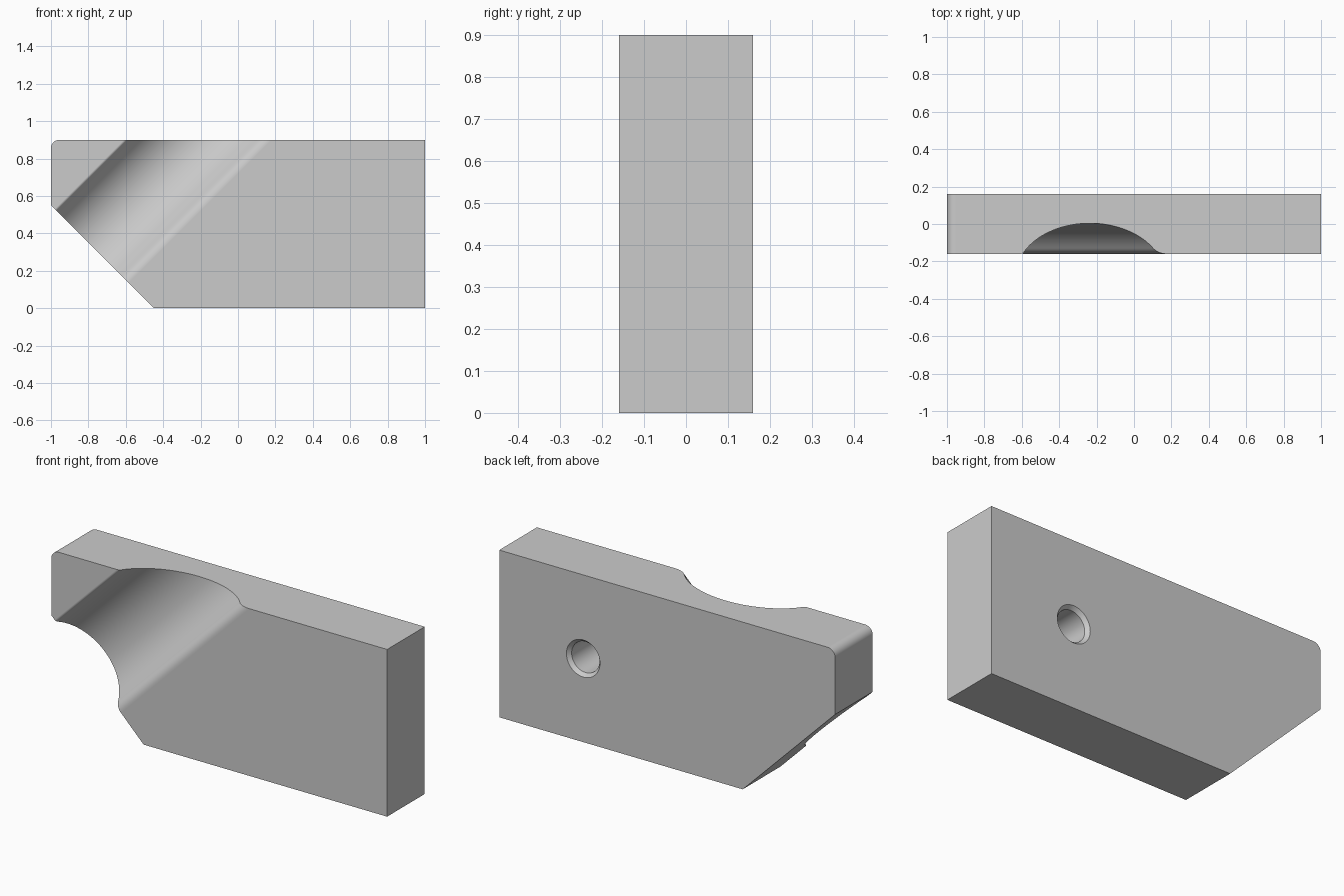
import bpy, bmesh, math
from mathutils import Vector

if "Cube" in bpy.data.objects:
    bpy.data.objects.remove(bpy.data.objects["Cube"], do_unlink=True)

FRONT, BACK, TOP = -0.16, 0.16, 0.9

grey = bpy.data.materials.new("plain grey")
grey.use_nodes = True
grey.diffuse_color = (0.6, 0.6, 0.6, 1)
grey.node_tree.nodes["Principled BSDF"].inputs["Base Color"].default_value = (0.6, 0.6, 0.6, 1)


def prism(name, points, sweep):
    """Solid made by sweeping a closed outline along a vector."""
    bm = bmesh.new()
    face = bm.faces.new([bm.verts.new(p) for p in points])
    swept = bmesh.ops.extrude_face_region(bm, geom=[face])["geom"]
    bmesh.ops.translate(bm, vec=sweep, verts=[g for g in swept if isinstance(g, bmesh.types.BMVert)])
    bmesh.ops.recalc_face_normals(bm, faces=bm.faces)
    mesh = bpy.data.meshes.new(name)
    bm.to_mesh(mesh)
    bm.free()
    mesh.materials.append(grey)
    obj = bpy.data.objects.new(name, mesh)
    bpy.context.collection.objects.link(obj)
    return obj


def arc(cx, cy, r, a0, a1, n):
    return [(cx + r * math.cos(a0 + (a1 - a0) * i / n),
             cy + r * math.sin(a0 + (a1 - a0) * i / n)) for i in range(n + 1)]


def cut(target, cutter):
    mod = target.modifiers.new("cut", "BOOLEAN")
    mod.operation, mod.solver, mod.object = "DIFFERENCE", "EXACT", cutter
    bpy.context.view_layer.objects.active = target
    bpy.ops.object.modifier_apply(modifier=mod.name)
    bpy.data.objects.remove(cutter, do_unlink=True)


# Plate with a chamfered lower corner and a rounded upper corner
round_r = 0.045
outline = [(-1, 0.55), (-0.45, 0), (1, 0), (1, TOP)]
outline += arc(-1 + round_r, TOP - round_r, round_r, math.pi / 2, math.pi, 10)
plate = prism("plate", [(x, FRONT, z) for x, z in outline], Vector((0, BACK - FRONT, 0)))

# Diagonal groove: a round channel with a blended edge on each side
R = 0.28
centre = 0.004 - R


def groove_side(r):
    """Fillet arc from the front face to the channel, and the angle where they meet."""
    fy = FRONT + r
    d = math.sqrt((R + r) ** 2 - (fy - centre) ** 2)
    meet = math.atan2(fy - centre, d)
    return arc(d, fy, r, -math.pi / 2, meet - math.pi, 10), meet


right, right_angle = groove_side(0.065)
left, left_angle = groove_side(0.016)
profile = right + arc(0, centre, R, right_angle, math.pi - left_angle, 40)[1:-1]
profile += [(-u, y) for u, y in reversed(left)]
profile = [(right[0][0], -0.4)] + profile + [(-left[0][0], -0.4)]
across = Vector((1, 0, -1)).normalized()
along = Vector((1, 0, 1)).normalized()
base = Vector((-0.235, 0, TOP)) - along * 1.6
groove = prism("groove_cutter", [base + across * u + Vector((0, y, 0)) for u, y in profile], along * 2.4)
cut(plate, groove)

# Blind hole in the back with a chamfered mouth
bm = bmesh.new()
rings = []
for radius, y in ((0.117, BACK + 0.02), (0.083, BACK - 0.02), (0.083, BACK - 0.25)):
    rings.append([bm.verts.new((0.5 + a, y, 0.45 + b)) for a, b in arc(0, 0, radius, 0, math.tau, 48)[:-1]])
for near, far in zip(rings, rings[1:]):
    for i in range(48):
        j = (i + 1) % 48
        bm.faces.new((near[i], near[j], far[j], far[i]))
bm.faces.new(rings[0])
bm.faces.new(rings[-1])
bmesh.ops.recalc_face_normals(bm, faces=bm.faces)
hole_mesh = bpy.data.meshes.new("hole_cutter")
bm.to_mesh(hole_mesh)
bm.free()
hole_mesh.materials.append(grey)
hole = bpy.data.objects.new("hole_cutter", hole_mesh)
bpy.context.collection.objects.link(hole)
cut(plate, hole)

# Smooth curves, flat faces
bpy.ops.object.select_all(action="DESELECT")
plate.select_set(True)
bpy.context.view_layer.objects.active = plate
bpy.ops.object.shade_smooth_by_angle(angle=math.radians(25))
weighted = plate.modifiers.new("even shading", "WEIGHTED_NORMAL")
weighted.keep_sharp = True
